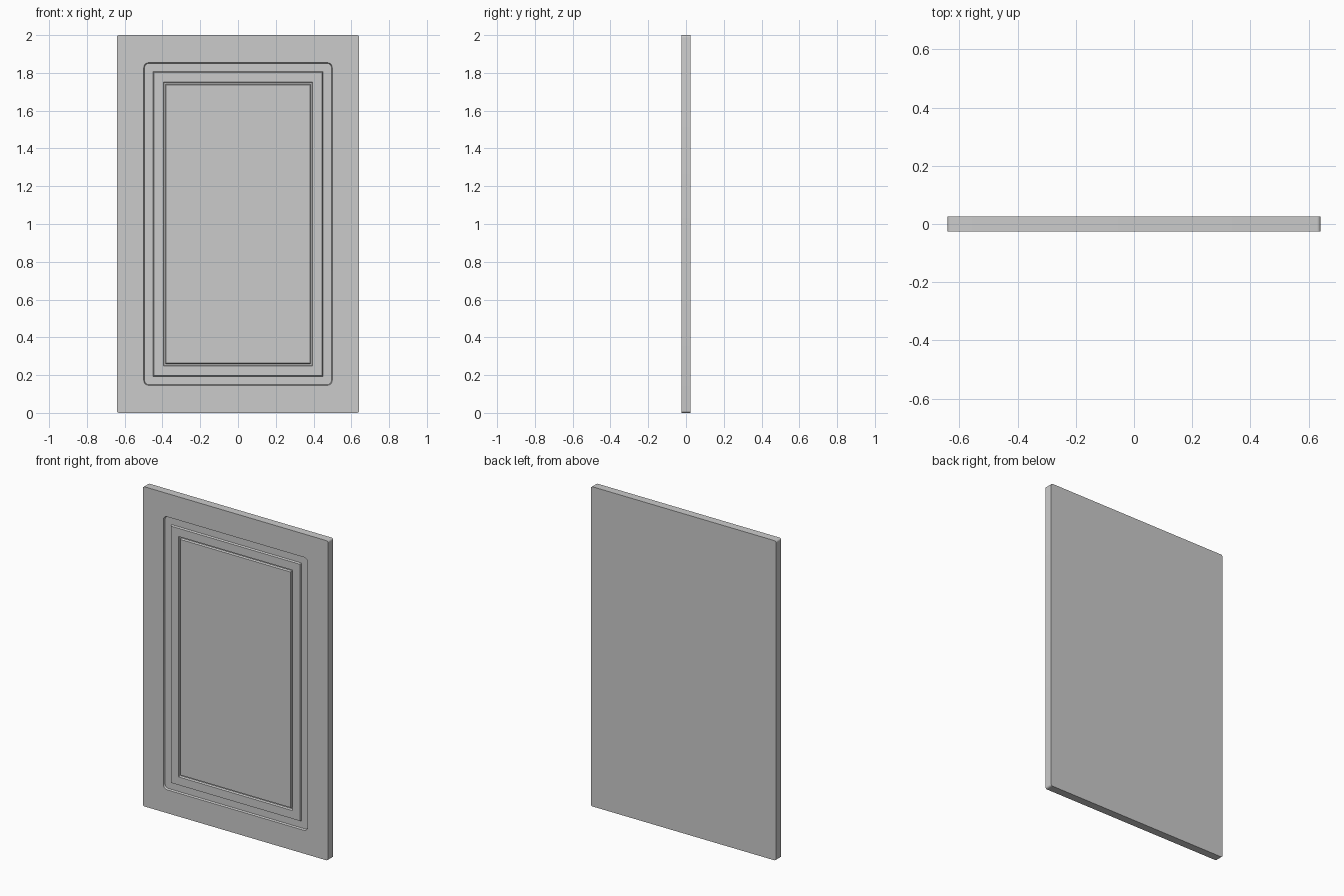
import bpy, bmesh, math

if "Cube" in bpy.data.objects:
    bpy.data.objects.remove(bpy.data.objects["Cube"])

SEGS = 6      # segments per rounded corner
FRONT, BACK = -0.025, 0.025
RECESS = -0.013

bm = bmesh.new()


def ring(hx, hz, r, y):
    """Rounded rectangle of vertices in the XZ plane, centred on z = 1."""
    verts = []
    for i, (sx, sz) in enumerate(((1, 1), (-1, 1), (-1, -1), (1, -1))):
        for k in range(SEGS + 1):
            a = math.pi / 2 * (i + k / SEGS)
            verts.append(bm.verts.new((sx * (hx - r) + r * math.cos(a), y,
                                       1 + sz * (hz - r) + r * math.sin(a))))
    return verts


# Door profile from the back, around the edge and inward over the front
profile = [
    (0.641, 1.0, 0.012, BACK),
    (0.641, 1.0, 0.012, FRONT),        # outer frame
    (0.499, 0.854, 0.025, FRONT),      # recessed channel
    (0.495, 0.850, 0.022, RECESS),
    (0.450, 0.807, 0.0, RECESS),
    (0.446, 0.803, 0.0, FRONT),        # raised border
    (0.395, 0.752, 0.0, FRONT),        # groove around centre panel
    (0.391, 0.748, 0.0, RECESS),
    (0.384, 0.741, 0.0, RECESS),
    (0.380, 0.737, 0.0, FRONT),        # centre panel
]
rings = [ring(*p) for p in profile]
for a, b in zip(rings, rings[1:]):
    n = len(a)
    for i in range(n):
        j = (i + 1) % n
        bm.faces.new((a[i], a[j], b[j], b[i]))
bm.faces.new(rings[0])
bm.faces.new(rings[-1])

# Merge the coincident points of the square corners
bmesh.ops.remove_doubles(bm, verts=bm.verts, dist=1e-5)
bmesh.ops.recalc_face_normals(bm, faces=bm.faces)

mesh = bpy.data.meshes.new("door_panel")
bm.to_mesh(mesh)
bm.free()
door = bpy.data.objects.new("door_panel", mesh)
bpy.context.collection.objects.link(door)
bpy.context.view_layer.objects.active = door
door.select_set(True)
bpy.ops.object.shade_smooth_by_angle(angle=math.radians(30))
